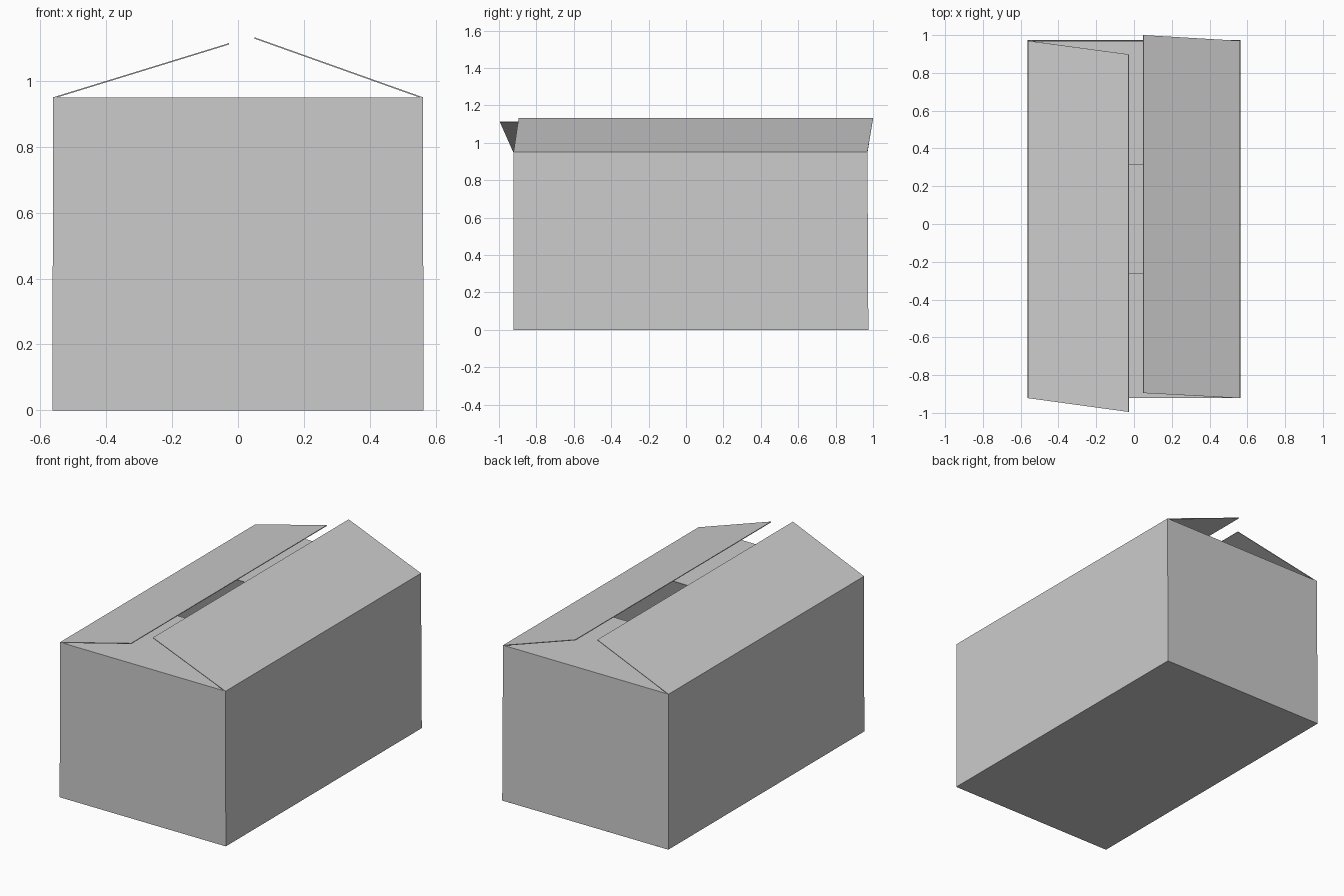
import bpy

if "Cube" in bpy.data.objects:
    bpy.data.objects.remove(bpy.data.objects["Cube"])

THICK = 0.004
XB, XT = 0.563, 0.561            # half width at base and rim
YF, YB, YBT = -0.922, 0.975, 0.970  # front, back at base, back at rim
H = 0.95


def panel(name, corners):
    """Thin card sheet; corners run counter-clockwise seen from outside."""
    mesh = bpy.data.meshes.new(name)
    mesh.from_pydata(corners, [], [(0, 1, 2, 3)])
    obj = bpy.data.objects.new(name, mesh)
    bpy.context.collection.objects.link(obj)
    mod = obj.modifiers.new("card_thickness", 'SOLIDIFY')
    mod.thickness = THICK
    mod.offset = -1
    return obj


# Rings of corners: front left, front right, back right, back left
base = [(-XB, YF, 0), (XB, YF, 0), (XB, YB, 0), (-XB, YB, 0)]
rim = [(-XT, YF, H), (XT, YF, H), (XT, YBT, H), (-XT, YBT, H)]

# Four walls and the floor
for i, side in enumerate(("front", "right", "back", "left")):
    j = (i + 1) % 4
    panel(side + "_wall", [base[i], base[j], rim[j], rim[i]])
panel("floor", base[::-1])

# Short end flaps folded flat
w = XT - THICK
panel("front_inner_flap", [(-w, YF, H), (w, YF, H), (w, -0.262, H), (-w, -0.262, H)])
panel("back_inner_flap", [(-w, 0.315, H), (w, 0.315, H), (w, YBT, H), (-w, YBT, H)])

# Long side flaps, half raised and skewed along their hinges
panel("left_outer_flap", [rim[0], (-0.028, -0.995, 1.114), (-0.028, 0.898, 1.114), rim[3]])
panel("right_outer_flap", [rim[1], rim[2], (0.05, 1.0, 1.132), (0.05, -0.895, 1.132)])
